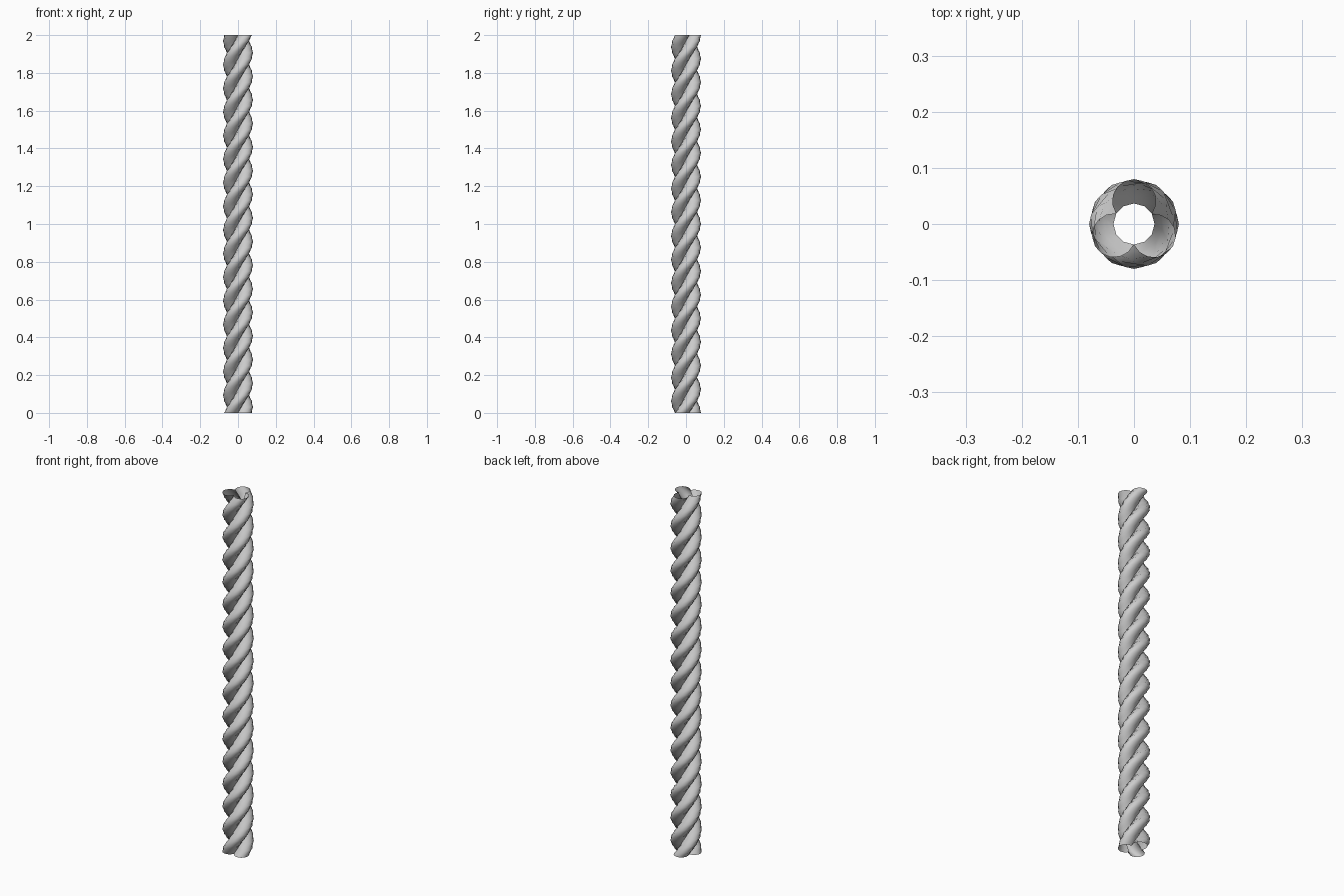
import bpy
import bmesh
import math
from mathutils import Matrix, Vector

if "Cube" in bpy.data.objects:
    bpy.data.objects.remove(bpy.data.objects["Cube"])

HEIGHT = 2.0
STRANDS = 3
OFFSET = 0.041        # strand centre from the axis
RADIUS = 0.039        # strand radius
ARC_SEGMENTS = 10     # sides of each strand's outer arc
RINGS = 64            # steps along the height
TWIST = math.radians(1920)

grey = bpy.data.materials.new("rope grey")
grey.diffuse_color = (0.6, 0.6, 0.6, 1)
grey.use_nodes = True
grey.node_tree.nodes["Principled BSDF"].inputs["Base Color"].default_value = grey.diffuse_color


def lobed_profile():
    """Outer arcs of the strands, meeting in sharp grooves."""
    half = math.pi / STRANDS
    reach = half + math.asin(OFFSET * math.sin(half) / RADIUS)
    points = []
    for s in range(STRANDS):
        turn = Matrix.Rotation(math.pi / 2 + s * 2 * half, 3, 'Z')
        for i in range(ARC_SEGMENTS):
            a = reach * (2 * i / ARC_SEGMENTS - 1)
            points.append(turn @ Vector((OFFSET + RADIUS * math.cos(a),
                                         RADIUS * math.sin(a), 0)))
    return points


# Twisted rope: an open, hollow shell swept up the axis
profile = lobed_profile()
count = len(profile)
bm = bmesh.new()
rings = []
for k in range(RINGS + 1):
    t = k / RINGS
    spin = Matrix.Rotation(TWIST * (t - 1), 3, 'Z')
    lift = Vector((0, 0, HEIGHT * t))
    rings.append([bm.verts.new(spin @ p + lift) for p in profile])

for low, high in zip(rings, rings[1:]):
    for i in range(count):
        j = (i + 1) % count
        face = bm.faces.new((low[i], low[j], high[j], high[i]))
        face.smooth = True

# Keep the grooves between strands crisp
for low, high in zip(rings, rings[1:]):
    for i in range(0, count, ARC_SEGMENTS):
        bm.edges.get((low[i], high[i])).smooth = False

mesh = bpy.data.meshes.new("twisted_rope")
bm.to_mesh(mesh)
bm.free()
mesh.materials.append(grey)
rope = bpy.data.objects.new("twisted_rope", mesh)
bpy.context.collection.objects.link(rope)
